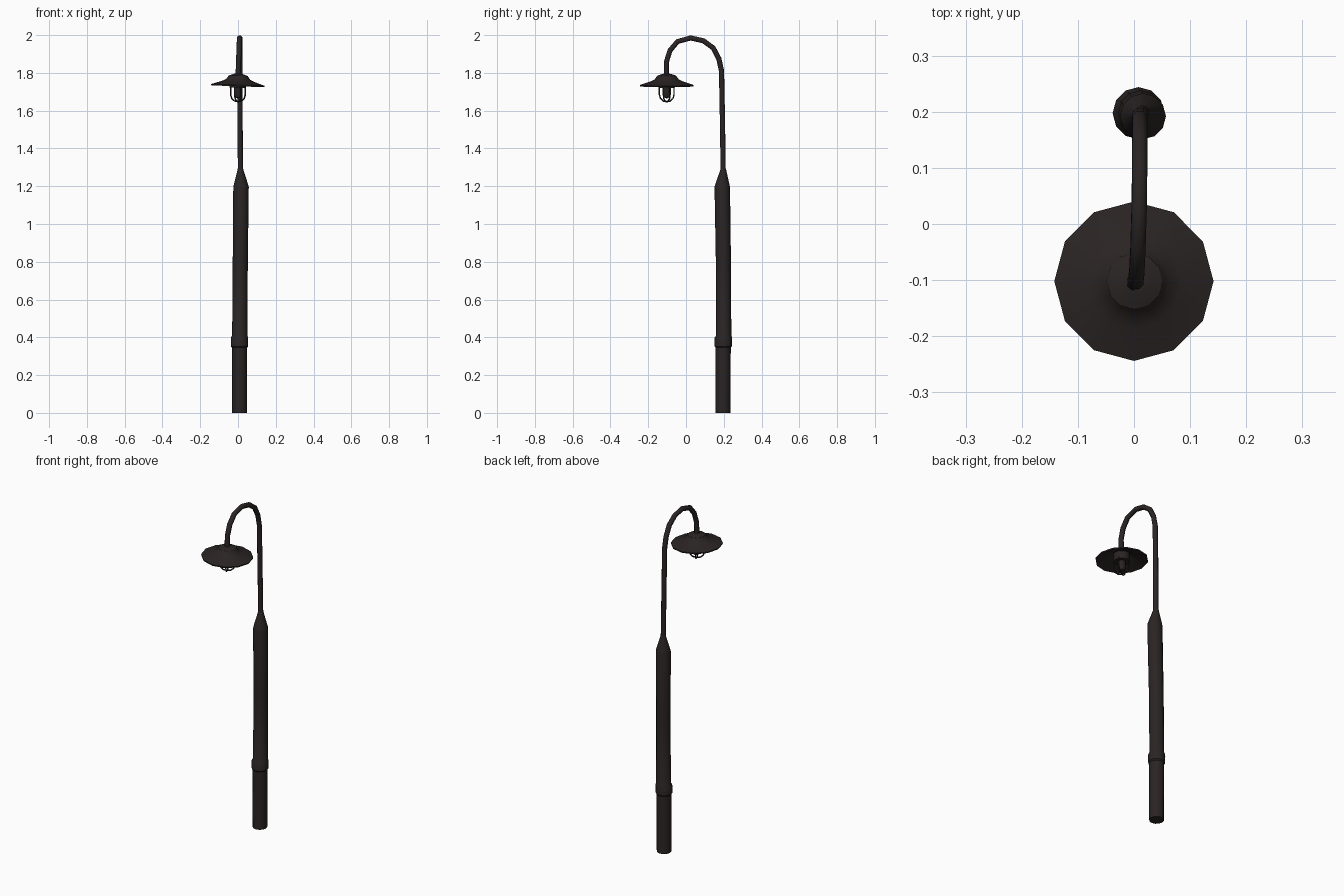
import bpy, bmesh, math
from mathutils import Matrix

if "Cube" in bpy.data.objects:
    bpy.data.objects.remove(bpy.data.objects["Cube"])

iron = bpy.data.materials.new("dark_iron")
iron.diffuse_color = (0.023, 0.018, 0.017, 1)
iron.use_nodes = True
iron.node_tree.nodes["Principled BSDF"].inputs["Base Color"].default_value = iron.diffuse_color


def lathe(name, rings, sides=12, turn=0.0, tilt=None):
    """Loft circular rings given as (x, y, z, radius); radius 0 closes to a point."""
    bm = bmesh.new()
    loops = []
    for x, y, z, r in rings:
        if r == 0:
            loops.append([bm.verts.new((x, y, z))] * sides)
        else:
            loops.append([bm.verts.new((x + r * math.cos(turn + 2 * math.pi * i / sides),
                                        y + r * math.sin(turn + 2 * math.pi * i / sides), z))
                          for i in range(sides)])
    for a, b in zip(loops, loops[1:]):
        for i in range(sides):
            j = (i + 1) % sides
            quad = list(dict.fromkeys((a[i], a[j], b[j], b[i])))
            bm.faces.new(quad)
    for end in (loops[0], loops[-1]):
        if end[0] is not end[1]:
            bm.faces.new(end)
    if tilt:
        bmesh.ops.transform(bm, matrix=tilt, verts=bm.verts)
    bmesh.ops.recalc_face_normals(bm, faces=bm.faces)
    mesh = bpy.data.meshes.new(name)
    bm.to_mesh(mesh)
    bm.free()
    ob = bpy.data.objects.new(name, mesh)
    bpy.context.collection.objects.link(ob)
    mesh.materials.append(iron)
    bpy.ops.object.select_all(action='DESELECT')
    ob.select_set(True)
    bpy.context.view_layer.objects.active = ob
    bpy.ops.object.shade_smooth_by_angle(angle=math.radians(35))
    return ob


def tube(name, points, radius, res):
    """Round tube along a polyline."""
    cu = bpy.data.curves.new(name, 'CURVE')
    cu.dimensions = '3D'
    cu.bevel_depth = radius
    cu.bevel_resolution = res
    cu.use_fill_caps = True
    sp = cu.splines.new('POLY')
    sp.points.add(len(points) - 1)
    for p, co in zip(sp.points, points):
        p.co = (*co, 1)
    cu.materials.append(iron)
    ob = bpy.data.objects.new(name, cu)
    bpy.context.collection.objects.link(ob)
    return ob


# Post: base, collar, slightly crooked shaft and tapered cap
lathe("post", [
    (0.008, 0.196, 0.0, 0.040), (0.008, 0.197, 0.345, 0.040),
    (0.008, 0.197, 0.352, 0.046), (0.008, 0.198, 0.398, 0.046),
    (0.009, 0.200, 0.410, 0.040), (0.012, 0.198, 0.80, 0.040),
    (0.016, 0.192, 1.195, 0.041), (0.016, 0.192, 1.205, 0.039),
    (0.013, 0.197, 1.285, 0.016), (0.013, 0.197, 1.295, 0.014)])

# Swan-neck arm
tube("arm", [
    (0.013, 0.197, 1.27), (0.011, 0.193, 1.55), (0.010, 0.188, 1.81),
    (0.010, 0.174, 1.875), (0.010, 0.144, 1.932), (0.010, 0.092, 1.970),
    (0.009, 0.025, 1.985), (0.007, -0.045, 1.966), (0.005, -0.085, 1.918),
    (0.003, -0.103, 1.86), (0.0, -0.104, 1.78)], 0.0145, 2)

# Lamp shade: thin hollow shell, tilted a touch
LX, LY = 0.0, -0.102
pivot = Matrix.Translation((LX, LY, 1.74))
tilt = pivot @ Matrix.Rotation(math.radians(2), 4, 'Y') @ pivot.inverted()
lathe("shade", [(LX, LY, z, r) for z, r in (
    (1.797, 0), (1.795, 0.022), (1.785, 0.050), (1.765, 0.064),
    (1.755, 0.085), (1.736, 0.142), (1.729, 0.141),
    (1.748, 0.083), (1.757, 0.060), (1.770, 0.045), (1.775, 0))], tilt=tilt)

# Socket and bulb
lathe("socket", [(LX, LY, z, r) for z, r in (
    (1.772, 0.044), (1.722, 0.044), (1.722, 0))], tilt=tilt)
lathe("bulb", [(LX, LY, z, r) for z, r in (
    (1.73, 0.021), (1.685, 0.021), (1.670, 0.015), (1.664, 0))], sides=10)

# Wire cage: two crossed U loops
for n in range(2):
    a = math.radians(25 + 90 * n)
    side = [(0.043, 1.73), (0.043, 1.685), (0.036, 1.664), (0.020, 1.651)]
    prof = side + [(0, 1.647)] + [(-r, z) for r, z in reversed(side)]
    tube(f"cage_wire_{n + 1}",
         [(LX + r * math.cos(a), LY + r * math.sin(a), z) for r, z in prof], 0.004, 1)
